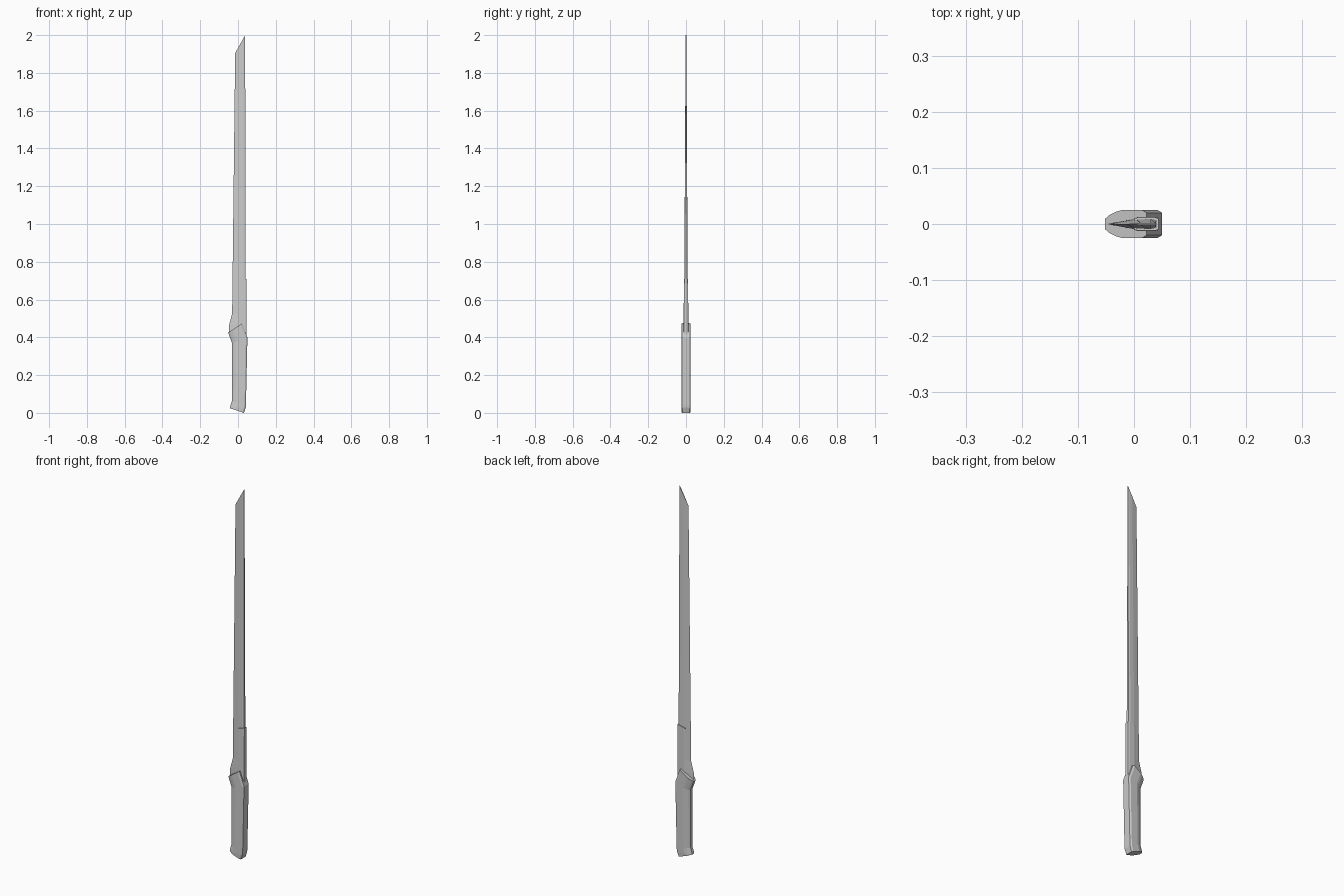
import bpy, bmesh

if "Cube" in bpy.data.objects:
    bpy.data.objects.remove(bpy.data.objects["Cube"])


def loft(name, section, stations):
    """Skin rings along z. section: (fraction from edge to back, half-width fraction).
    stations: (left x, left z, right x, right z, half thickness)."""
    bm = bmesh.new()
    outline = list(section) + [(u, -w) for u, w in reversed(section)]
    rings = []
    for lx, lz, rx, rz, h in stations:
        rings.append([bm.verts.new((lx + (rx - lx) * u, w * h, lz + (rz - lz) * u))
                      for u, w in outline])
    n = len(outline)
    for a, b in zip(rings, rings[1:]):
        for i in range(n):
            j = (i + 1) % n
            bm.faces.new((a[i], a[j], b[j], b[i]))
    bm.faces.new(rings[0])
    bm.faces.new(rings[-1])
    bmesh.ops.remove_doubles(bm, verts=bm.verts, dist=1e-5)
    bmesh.ops.recalc_face_normals(bm, faces=bm.faces)
    mesh = bpy.data.meshes.new(name)
    bm.to_mesh(mesh)
    bm.free()
    obj = bpy.data.objects.new(name, mesh)
    bpy.context.collection.objects.link(obj)
    return obj


# Handle: flared pommel, straight grip and slanted guard lip
grip_section = [(0, 0.35), (0.1, 0.62), (0.27, 0.88), (0.42, 1), (0.9, 1), (1, 0.8)]
loft("handle", grip_section, [
    (-0.043, 0.025, 0.031, 0.000, 0.024),
    (-0.043, 0.029, 0.041, 0.028, 0.025),
    (-0.033, 0.060, 0.042, 0.045, 0.025),
    (-0.032, 0.370, 0.050, 0.400, 0.025),
    (-0.052, 0.425, 0.022, 0.475, 0.025),
])

# Single-edged blade: sharp left edge, flat back, slanted tip
blade_section = [(0, 0), (0.5, 0.85), (0.85, 1), (1, 0.7)]
loft("blade", blade_section, [
    (-0.048, 0.420, 0.040, 0.420, 0.010),
    (-0.047, 0.465, 0.040, 0.465, 0.010),
    (-0.031, 0.525, 0.040, 0.525, 0.010),
    (-0.015, 1.905, 0.038, 2.000, 0.002),
])

# Reinforcing sleeve along the back of the lower blade
sleeve_section = [(0, 0.85), (0.15, 1), (0.88, 1), (1, 0.8)]
loft("spine_sleeve", sleeve_section, [
    (0.000, 0.400, 0.044, 0.400, 0.0125),
    (0.000, 0.700, 0.044, 0.710, 0.0115),
])
